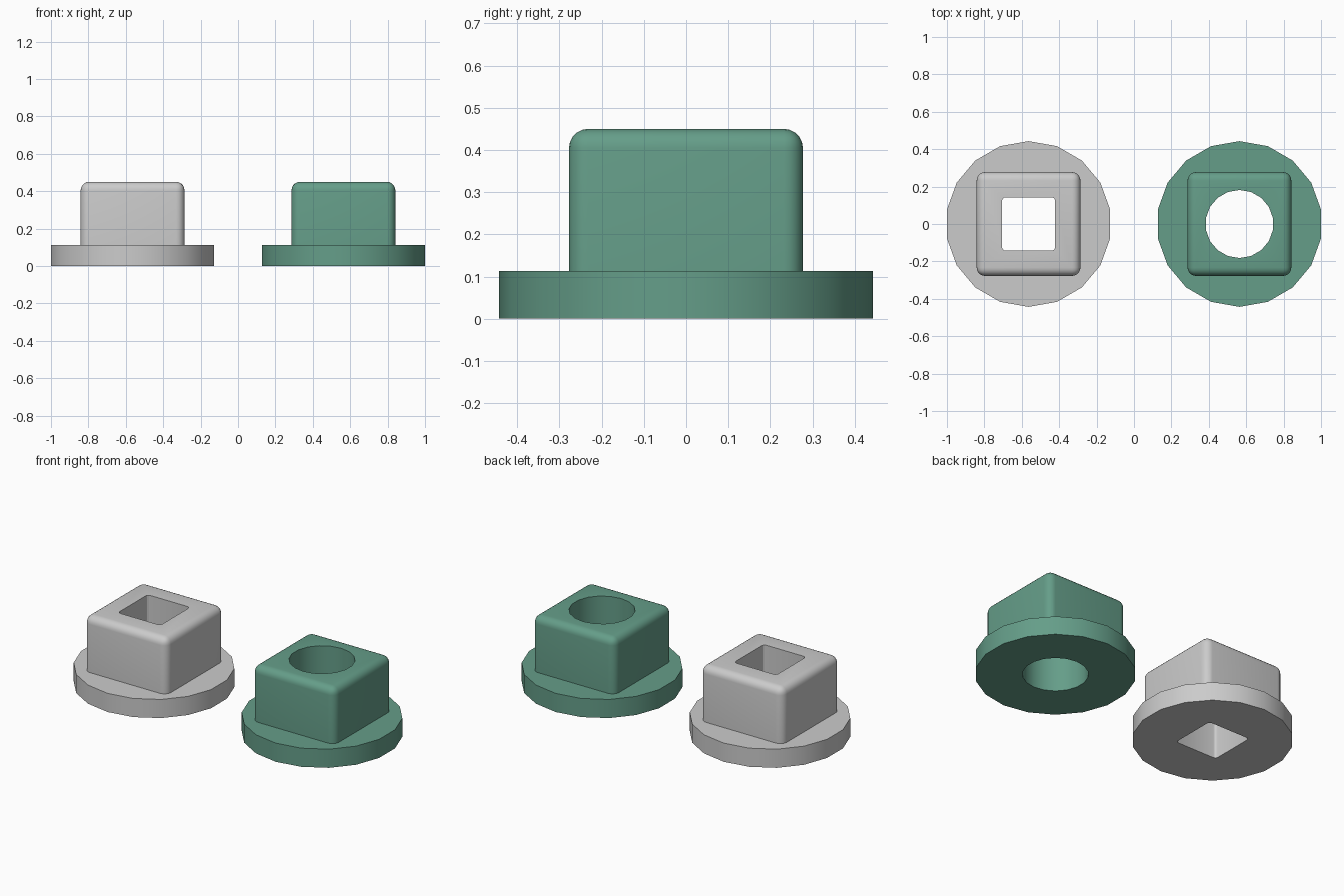
import bpy, math

if "Cube" in bpy.data.objects:
    bpy.data.objects.remove(bpy.data.objects["Cube"])

R, CX = 0.443, 0.5637      # flange radius, distance of each nut from the middle
FLANGE_H, TOP = 0.113, 0.45


def prism(name, x, radius, z0, z1, sides=18):
    bpy.ops.mesh.primitive_cylinder_add(vertices=sides, radius=radius, depth=z1 - z0,
                                        location=(x, 0, (z0 + z1) / 2))
    ob = bpy.context.object
    ob.name = name
    return ob


def block(name, x, width, z0, z1):
    bpy.ops.mesh.primitive_cube_add(size=1, location=(x, 0, (z0 + z1) / 2))
    ob = bpy.context.object
    ob.name = name
    ob.scale = (width, width, z1 - z0)
    bpy.ops.object.transform_apply(location=False, rotation=False, scale=True)
    return ob


def apply(ob, mod):
    bpy.context.view_layer.objects.active = ob
    bpy.ops.object.modifier_apply(modifier=mod.name)


def bevel(ob, width, segments):
    mod = ob.modifiers.new("bevel", 'BEVEL')
    mod.width, mod.segments = width, segments
    apply(ob, mod)


def combine(ob, other, operation):
    mod = ob.modifiers.new("boolean", 'BOOLEAN')
    mod.operation, mod.solver, mod.object = operation, 'EXACT', other
    apply(ob, mod)
    bpy.data.objects.remove(other, do_unlink=True)


def flanged_block(name, x, hole):
    # round flange
    ob = prism(name, x, R, 0, FLANGE_H)
    # rounded square body, its lower bevel buried in the flange
    body = block("body", x, 0.555, 0.03, TOP)
    bevel(body, 0.045, 5)
    combine(ob, body, 'UNION')
    # through hole
    combine(ob, hole, 'DIFFERENCE')
    bpy.ops.object.select_all(action='DESELECT')
    ob.select_set(True)
    bpy.context.view_layer.objects.active = ob
    bpy.ops.object.shade_smooth_by_angle(angle=math.radians(30))
    return ob


# grey piece with a square hole
square_hole = block("square_hole", -CX, 0.285, -0.2, 0.7)
bevel(square_hole, 0.02, 3)
flanged_block("square_hole_bushing", -CX, square_hole)

# green piece with a round hole
round_hole = prism("round_hole", CX, 0.182, -0.2, 0.7)
green_piece = flanged_block("round_hole_bushing", CX, round_hole)
green = bpy.data.materials.new("green")
green.diffuse_color = (0.13, 0.34, 0.25, 1)
green.use_nodes = True
green.node_tree.nodes["Principled BSDF"].inputs["Base Color"].default_value = green.diffuse_color
green_piece.data.materials.clear()
green_piece.data.materials.append(green)
